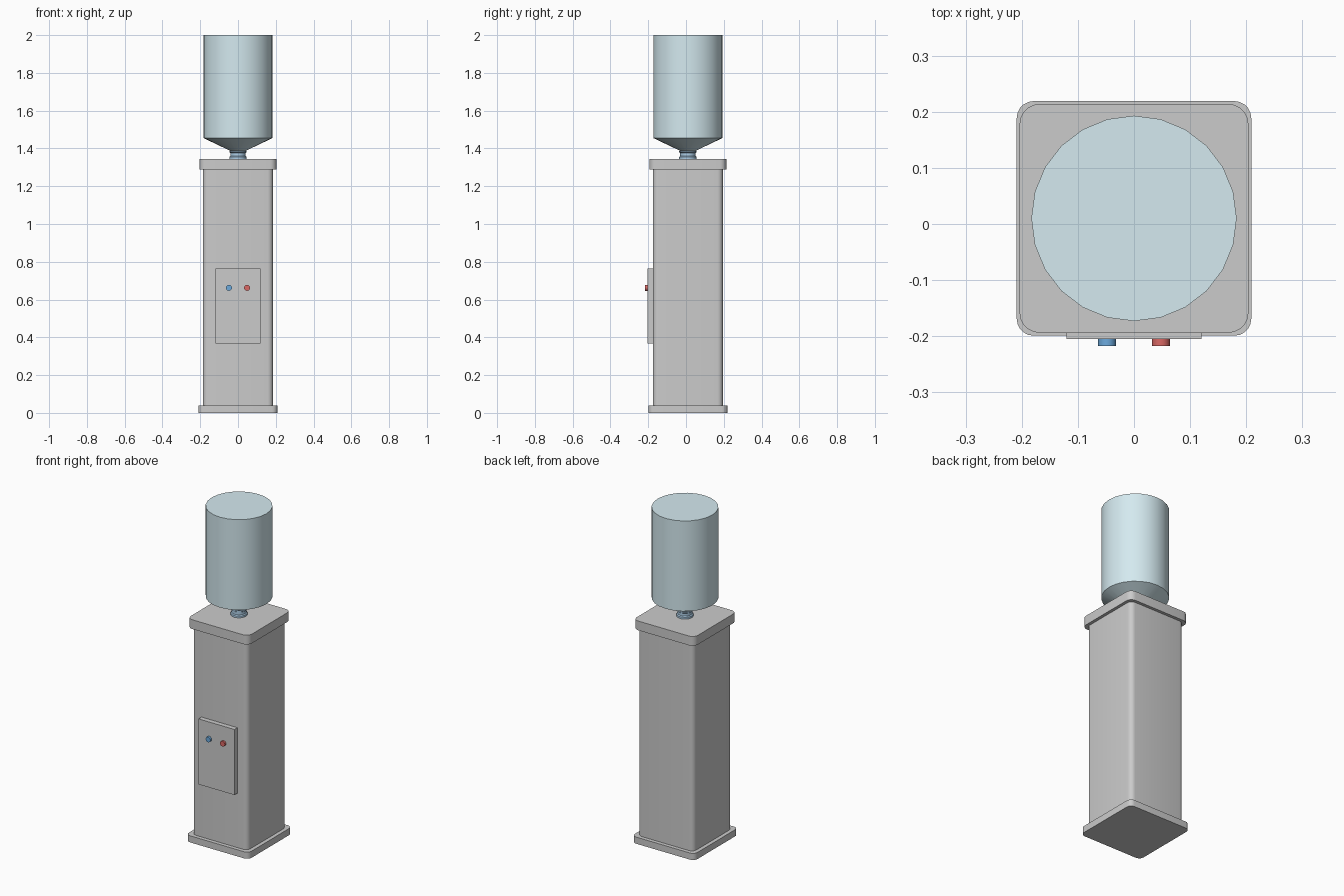
import bpy, bmesh, math

if "Cube" in bpy.data.objects:
    bpy.data.objects.remove(bpy.data.objects["Cube"])

CY = 0.01  # cabinet and bottle centre in y


def material(name, rgb):
    m = bpy.data.materials.new(name)
    m.diffuse_color = (*rgb, 1)
    m.use_nodes = True
    m.node_tree.nodes["Principled BSDF"].inputs["Base Color"].default_value = m.diffuse_color
    return m


def finish(name, bm, mat=None, smooth=True):
    bmesh.ops.recalc_face_normals(bm, faces=bm.faces)
    me = bpy.data.meshes.new(name)
    bm.to_mesh(me)
    bm.free()
    ob = bpy.data.objects.new(name, me)
    bpy.context.collection.objects.link(ob)
    if mat:
        me.materials.append(mat)
    if smooth:
        bpy.ops.object.select_all(action='DESELECT')
        ob.select_set(True)
        bpy.context.view_layer.objects.active = ob
        bpy.ops.object.shade_smooth_by_angle(angle=math.radians(32))
    return ob


def rounded_block(name, half, z0, z1, r, seg=5):
    """Square block with rounded vertical corners."""
    bm = bmesh.new()
    ring = []
    for q, (sx, sy) in enumerate([(1, 1), (-1, 1), (-1, -1), (1, -1)]):
        for i in range(seg + 1):
            a = math.pi / 2 * (q + i / seg)
            ring.append(bm.verts.new((sx * (half - r) + r * math.cos(a),
                                      CY + sy * (half - r) + r * math.sin(a), z0)))
    face = bm.faces.new(ring)
    top = bmesh.ops.extrude_face_region(bm, geom=[face], use_keep_orig=True)
    for v in top['geom']:
        if isinstance(v, bmesh.types.BMVert):
            v.co.z = z1
    return finish(name, bm)


def lathe(name, profile, mat, sides=24):
    """Closed turned solid from (radius, z) points, bottom to top."""
    bm = bmesh.new()
    rings = [[bm.verts.new((r * math.cos(math.tau * i / sides),
                            CY + r * math.sin(math.tau * i / sides), z))
              for i in range(sides)] for r, z in profile]
    for a, b in zip(rings, rings[1:]):
        for i in range(sides):
            j = (i + 1) % sides
            bm.faces.new((a[i], a[j], b[j], b[i]))
    bm.faces.new(rings[0])
    bm.faces.new(rings[-1])
    return finish(name, bm, mat)


# Cabinet
rounded_block("base", 0.209, 0.0, 0.04, 0.03)
rounded_block("cabinet_body", 0.186, 0.04, 1.288, 0.03)
rounded_block("cabinet_top", 0.204, 1.288, 1.344, 0.036)

# Front panel
bm = bmesh.new()
bmesh.ops.create_cube(bm, size=1)
for v in bm.verts:
    v.co = (v.co.x * 0.24, -0.19 + v.co.y * 0.03, 0.566 + v.co.z * 0.395)
finish("front_panel", bm, material("panel_grey", (0.8, 0.78, 0.78)), False)

# Cold and hot buttons
for name, x, rgb in (("cold_button", -0.048, (0.15, 0.4, 0.72)),
                     ("hot_button", 0.048, (0.7, 0.14, 0.13))):
    bm = bmesh.new()
    bmesh.ops.create_cone(bm, cap_ends=True, segments=16,
                          radius1=0.016, radius2=0.016, depth=0.03)
    for v in bm.verts:
        v.co = (x + v.co.x, -0.202 + v.co.z, 0.662 + v.co.y)
    finish(name, bm, material(name + "_colour", rgb))

# Bottle and its neck collar
lathe("bottle", [(0.04, 1.344), (0.04, 1.387), (0.183, 1.455), (0.183, 2.0)],
      material("bottle_blue", (0.66, 0.82, 0.87)))
lathe("neck_collar", [(0.046, 1.344), (0.046, 1.355), (0.041, 1.36), (0.041, 1.376), (0.046, 1.38), (0.046, 1.387)],
      material("collar_blue", (0.42, 0.62, 0.8)))
